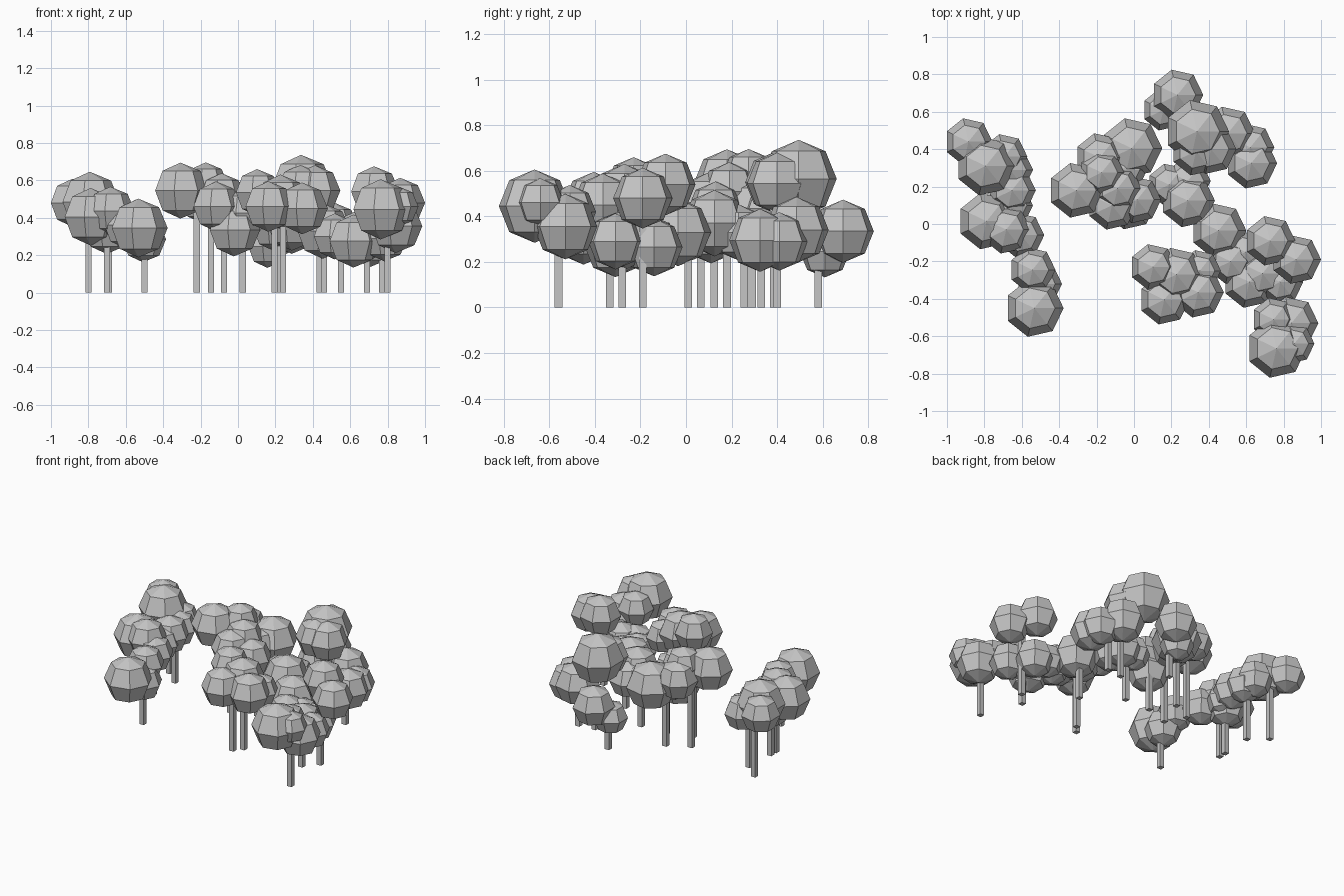
import bpy, bmesh, math

grey = bpy.data.materials.new("plain grey")
grey.diffuse_color = (0.56, 0.56, 0.56, 1)


def finish(bm, name):
    bmesh.ops.recalc_face_normals(bm, faces=bm.faces[:])
    mesh = bpy.data.meshes.new(name)
    bm.to_mesh(mesh)
    bm.free()
    mesh.materials.append(grey)
    bpy.context.scene.collection.objects.link(bpy.data.objects.new(name, mesh))


def ring(bm, x, y, z, r, n, turn=0.0):
    return [bm.verts.new((x + r * math.cos(turn + 2 * math.pi * i / n),
                          y + r * math.sin(turn + 2 * math.pi * i / n), z)) for i in range(n)]


def bridge(bm, a, b):
    n = len(a)
    for i in range(n):
        bm.faces.new((a[i], a[(i + 1) % n], b[(i + 1) % n], b[i]))


# Seven-sided leaf ball with caps, shoulders and an equator
def leaf_ball(bm, x, y, z, r, n=7):
    k = math.sqrt(0.5)
    low, mid, high = (ring(bm, x, y, z + r * h, r * w, n)
                      for h, w in ((-k, k), (0, 1), (k, k)))
    bridge(bm, low, mid)
    bridge(bm, mid, high)
    for loop, h in ((low, -r), (high, r)):
        pole = bm.verts.new((x, y, z + h))
        for i in range(n):
            bm.faces.new((loop[i], loop[(i + 1) % n], pole))


# One tree: thin square trunk plus a cluster of leaf balls
def tree(name, tx, ty, top, *balls):
    bm = bmesh.new()
    a, b = (ring(bm, tx, ty, z, 0.0235, 4, math.pi / 4) for z in (0, top))
    bridge(bm, a, b)
    bm.faces.new(a)
    bm.faces.new(b)
    finish(bm, name + "_trunk")
    bm = bmesh.new()
    for x, y, z, r in balls:
        leaf_ball(bm, x - 0.003, y, z, r * 1.025)
    finish(bm, name + "_leaves")


# Left row
tree("left_back_tree", -0.80, 0.385, 0.42,
     (-0.882, 0.44, 0.48, 0.125), (-0.79, 0.31, 0.485, 0.157), (-0.69, 0.36, 0.41, 0.12))
tree("left_inner_tree", -0.69, 0.29, 0.38,
     (-0.66, 0.29, 0.39, 0.12), (-0.65, 0.18, 0.39, 0.125))
tree("left_middle_tree", -0.70, 0.01, 0.38,
     (-0.785, 0.015, 0.405, 0.15), (-0.68, -0.03, 0.435, 0.128), (-0.60, -0.06, 0.36, 0.12))
tree("left_low_tree", -0.70, 0.065, 0.36,
     (-0.70, 0.07, 0.34, 0.13), (-0.65, 0.10, 0.36, 0.11))
tree("left_front_tree", -0.50, -0.335, 0.32,
     (-0.54, -0.245, 0.375, 0.12), (-0.53, -0.45, 0.345, 0.153), (-0.505, -0.32, 0.285, 0.12))

# Middle grove
tree("middle_left_tree", -0.22, 0.255, 0.50,
     (-0.305, 0.18, 0.545, 0.146), (-0.17, 0.275, 0.575, 0.118), (-0.18, 0.355, 0.50, 0.13))
tree("middle_front_tree", -0.145, 0.125, 0.42,
     (-0.115, 0.10, 0.46, 0.13), (-0.085, 0.19, 0.51, 0.125))
tree("middle_inner_tree", 0.025, 0.18, 0.36,
     (-0.02, 0.11, 0.335, 0.138), (0.02, 0.13, 0.425, 0.125))
tree("middle_rear_tree", -0.075, 0.33, 0.42,
     (-0.01, 0.405, 0.435, 0.16), (-0.06, 0.29, 0.43, 0.13))

# Back grove
tree("back_tree", 0.195, 0.58, 0.32,
     (0.235, 0.69, 0.335, 0.135), (0.16, 0.61, 0.245, 0.11))
tree("back_tall_tree", 0.435, 0.385, 0.50,
     (0.34, 0.495, 0.565, 0.167), (0.415, 0.40, 0.545, 0.132), (0.335, 0.39, 0.55, 0.13))
tree("back_right_tree", 0.55, 0.40, 0.32,
     (0.505, 0.485, 0.34, 0.142), (0.63, 0.325, 0.295, 0.135), (0.625, 0.41, 0.29, 0.125))
tree("back_inner_tree", 0.22, 0.18, 0.36,
     (0.29, 0.125, 0.37, 0.142), (0.19, 0.21, 0.34, 0.112), (0.29, 0.23, 0.33, 0.12))

# Front centre grove
tree("centre_left_tree", 0.195, -0.335, 0.42,
     (0.105, -0.23, 0.535, 0.122), (0.165, -0.405, 0.46, 0.132))
tree("centre_right_tree", 0.24, -0.28, 0.42,
     (0.23, -0.27, 0.485, 0.142), (0.345, -0.365, 0.45, 0.135), (0.355, -0.25, 0.43, 0.11))

# Right grove
tree("right_inner_tree", 0.46, 0.01, 0.30,
     (0.455, -0.035, 0.33, 0.145), (0.52, -0.20, 0.30, 0.12), (0.60, -0.15, 0.29, 0.11))
tree("right_low_tree", 0.69, -0.28, 0.26,
     (0.69, -0.265, 0.30, 0.13), (0.62, -0.31, 0.275, 0.138), (0.785, -0.31, 0.29, 0.12),
     (0.71, -0.14, 0.265, 0.125))
tree("right_outer_tree", 0.77, -0.19, 0.45,
     (0.73, -0.09, 0.54, 0.132), (0.87, -0.19, 0.48, 0.13))
tree("right_front_tree", 0.80, -0.56, 0.40,
     (0.765, -0.665, 0.445, 0.157), (0.845, -0.53, 0.355, 0.14), (0.86, -0.64, 0.46, 0.105),
     (0.75, -0.51, 0.42, 0.115))
